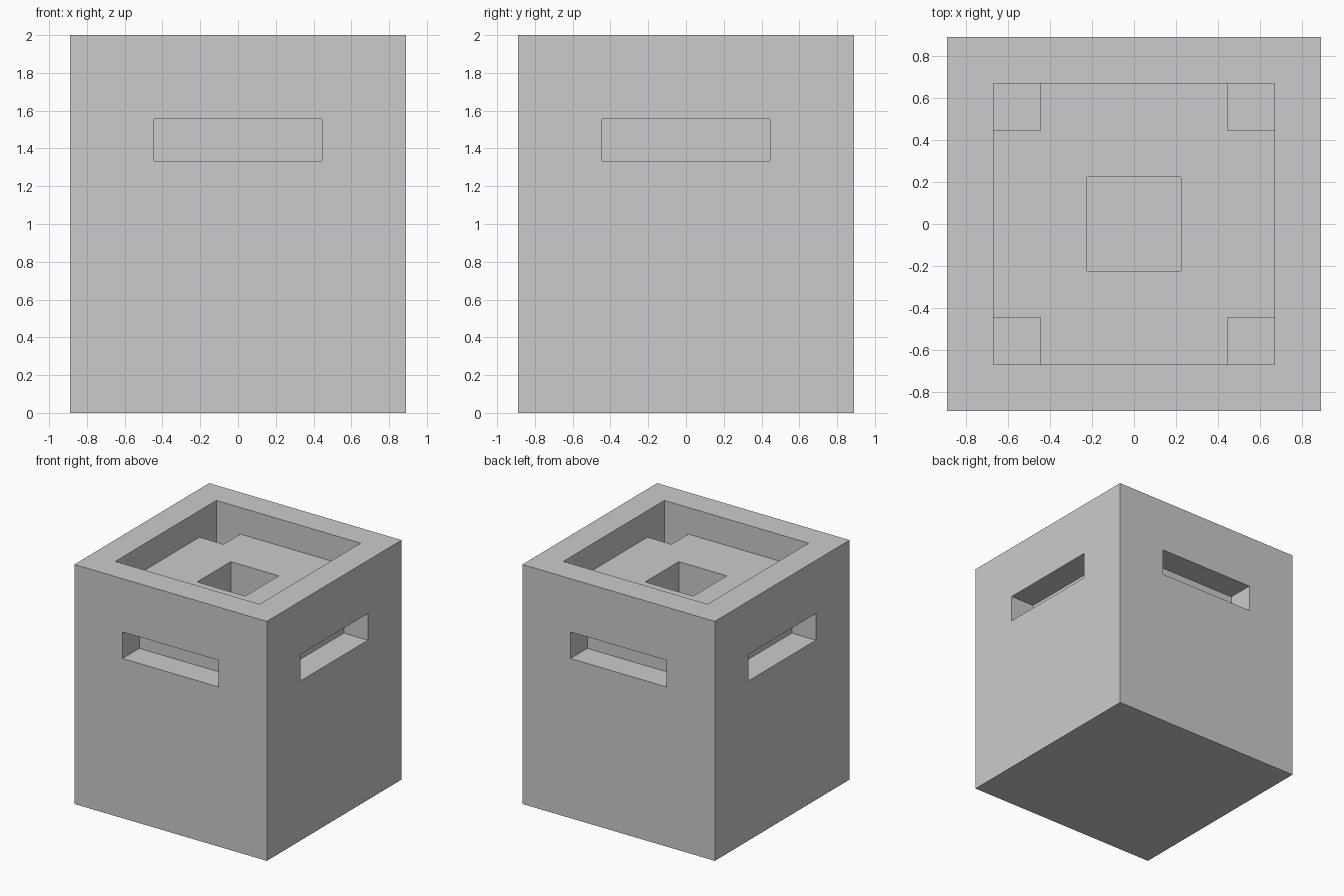
import bpy

if "Cube" in bpy.data.objects:
    bpy.data.objects.remove(bpy.data.objects["Cube"])

U = 2 / 9  # the model sits on an 8 x 8 x 9 block grid


def box(name, lo, hi):
    """Box from two opposite corners, given in grid blocks."""
    centre = [(a + b) / 2 * U for a, b in zip(lo, hi)]
    bpy.ops.mesh.primitive_cube_add(size=1, location=centre)
    ob = bpy.context.object
    ob.name = name
    ob.scale = [(b - a) * U for a, b in zip(lo, hi)]
    bpy.ops.object.transform_apply(location=True, rotation=False, scale=True)
    return ob


def cut(target, lo, hi):
    """Subtract a box from the target."""
    cutter = box("cutter", lo, hi)
    cutter.hide_render = True
    mod = target.modifiers.new("cut", 'BOOLEAN')
    mod.operation = 'DIFFERENCE'
    mod.solver = 'EXACT'
    mod.object = cutter
    bpy.context.view_layer.objects.active = target
    bpy.ops.object.modifier_apply(modifier=mod.name)
    bpy.data.objects.remove(cutter)


# Main block
body = box("block_body", (-4, -4, 0), (4, 4, 9))

# Shallow recess inside the rim, with a central shaft
cut(body, (-3, -3, 8), (3, 3, 10))
cut(body, (-1, -1, 6), (1, 1, 8.5))

# Square pits in the four corners of the recess
for sx in (-1, 1):
    for sy in (-1, 1):
        xs, ys = sorted((2 * sx, 3 * sx)), sorted((2 * sy, 3 * sy))
        cut(body, (xs[0], ys[0], 6), (xs[1], ys[1], 8.5))

# Horizontal slot in each side wall
for s in (-1, 1):
    a, b = sorted((3 * s, 5 * s))
    cut(body, (a, -2, 6), (b, 2, 7))
    cut(body, (-2, a, 6), (2, b, 7))
